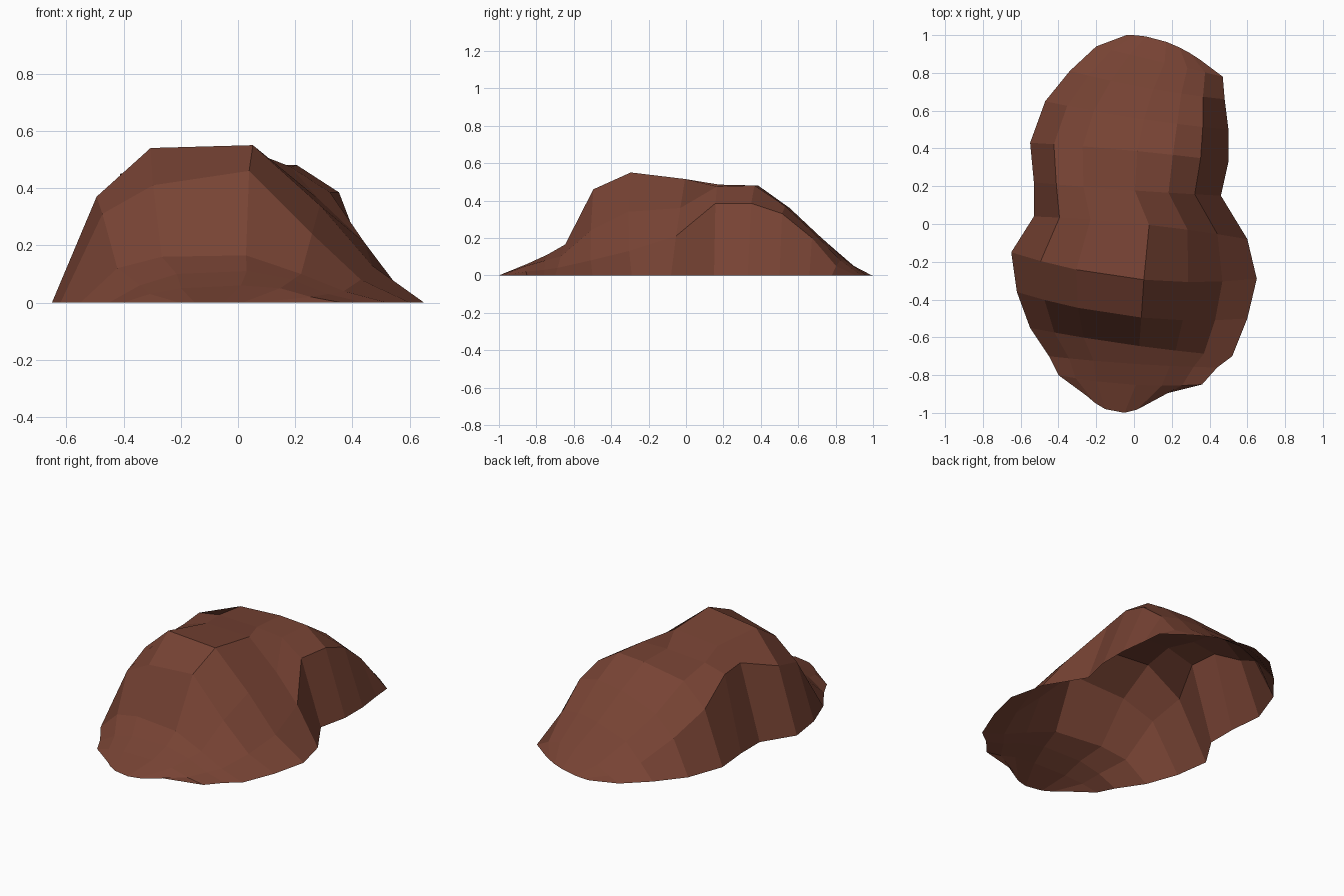
import bpy

# Cross rows from front to back:
# left x, left y, middle y, right x, right y, then five inner heights
ROWS = [
    (-.25, -.91, -1.0, .12, -.91, 0, 0, 0, 0, 0),
    (-.40, -.80, -.85, .36, -.85, .03, .05, .06, .05, .02),
    (-.45, -.70, -.74, .44, -.76, .06, .10, .11, .08, .03),
    (-.55, -.55, -.64, .52, -.70, .12, .16, .165, .10, .04),
    (-.62, -.36, -.49, .60, -.50, .31, .41, .46, .24, .08),
    (-.65, -.15, -.29, .65, -.29, .37, .54, .55, .34, .13),
    (-.53, .04, 0, .60, -.08, .45, .505, .515, .36, .21),
    (-.53, .22, .18, .46, .15, .45, .48, .485, .475, .385),
    (-.55, .43, .39, .50, .33, .32, .45, .48, .48, .385),
    (-.47, .65, .56, .50, .50, .20, .30, .36, .37, .33),
    (-.34, .81, .72, .48, .66, .08, .17, .21, .22, .20),
    (-.20, .94, .86, .47, .78, .02, .05, .08, .08, .05),
    (-.04, 1.0, .97, .35, .87, 0, 0, 0, 0, 0),
]
SPANS = (0, .12, .265, .54, .72, .86, 1)


def row_points(xl, yl, ym, xr, yr, *heights):
    """Spread one row across the rock, bowing it through its middle y."""
    points = []
    for t, z in zip(SPANS, (0, *heights, 0)):
        y = 2 * (t - .5) * (t - 1) * yl + 4 * t * (1 - t) * ym + 2 * t * (t - .5) * yr
        points.append((xl + (xr - xl) * t, y, z))
    return points


# Faceted rock shell, open underneath
verts = [p for row in ROWS for p in row_points(*row)]
n = len(SPANS)
faces = [(r * n + c, r * n + c + 1, (r + 1) * n + c + 1, (r + 1) * n + c)
         for r in range(len(ROWS) - 1) for c in range(n - 1)]
mesh = bpy.data.meshes.new("rock")
mesh.from_pydata(verts, [], faces)
mesh.update()
rock = bpy.data.objects.new("rock", mesh)
bpy.context.collection.objects.link(rock)

# Red-brown stone
stone = bpy.data.materials.new("red_brown_stone")
stone.diffuse_color = (.185, .056, .034, 1)
mesh.materials.append(stone)
